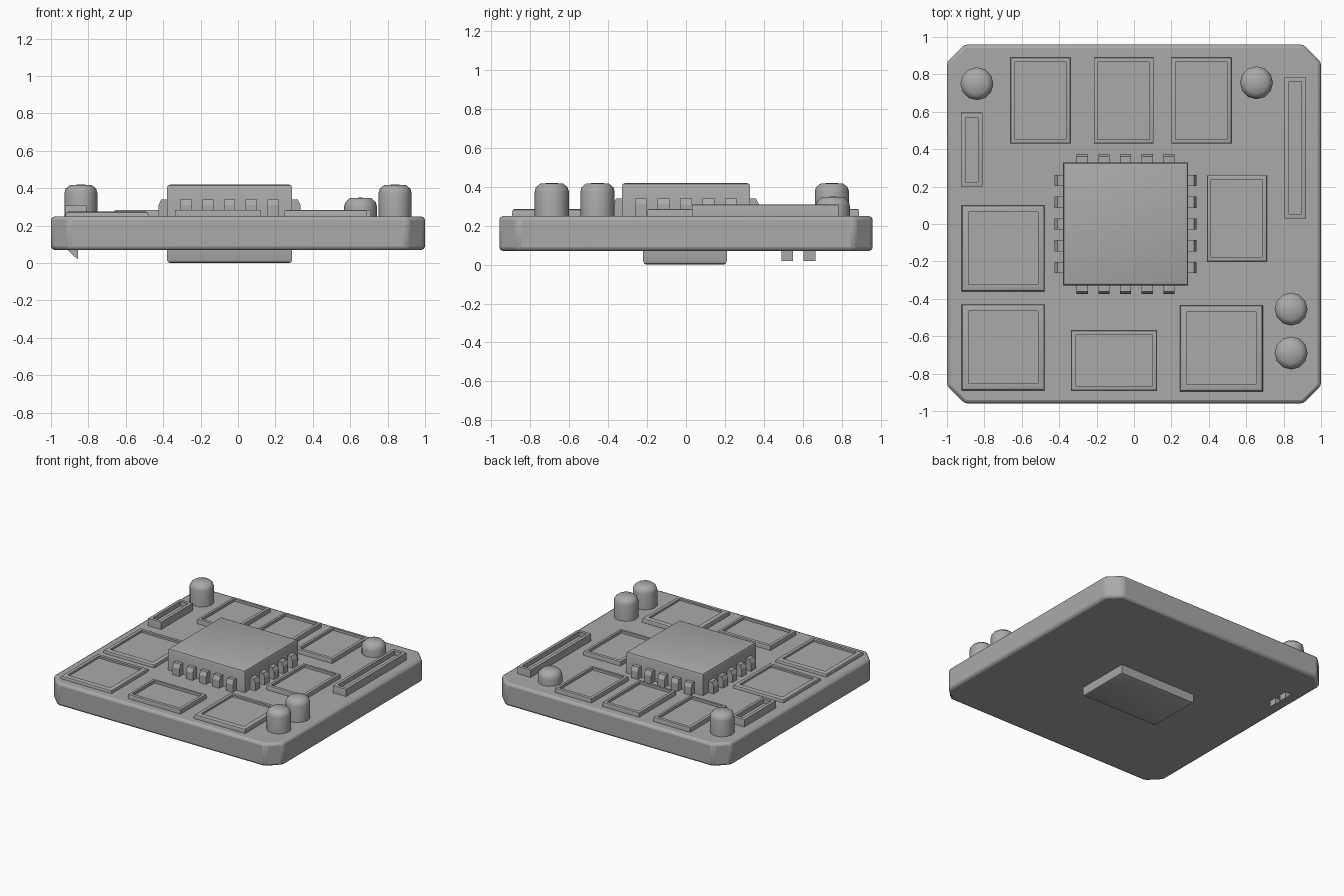
import bpy, bmesh, math
from mathutils import Matrix

cube = bpy.data.objects.get("Cube")
if cube:
    bpy.data.objects.remove(cube)

grey = bpy.data.materials.new("plain grey")
grey.use_nodes = True
COLOUR = (0.4, 0.4, 0.4, 1)
grey.diffuse_color = COLOUR
grey.node_tree.nodes["Principled BSDF"].inputs["Base Color"].default_value = COLOUR

BOARD_BOTTOM, BOARD_TOP = 0.07, 0.25
SINK = 0.01  # overlap of mounted parts with the board


def finish(name, bm, smooth=30):
    bmesh.ops.recalc_face_normals(bm, faces=bm.faces)
    mesh = bpy.data.meshes.new(name)
    bm.to_mesh(mesh)
    bm.free()
    mesh.materials.append(grey)
    obj = bpy.data.objects.new(name, mesh)
    bpy.context.collection.objects.link(obj)
    bpy.ops.object.select_all(action='DESELECT')
    obj.select_set(True)
    bpy.context.view_layer.objects.active = obj
    bpy.ops.object.shade_smooth_by_angle(angle=math.radians(smooth))
    return obj


def prism(points, low, high):
    """Extrude an outline in the xy plane from low to high."""
    bm = bmesh.new()
    base = bm.faces.new([bm.verts.new((x, y, low)) for x, y in points])
    grown = bmesh.ops.extrude_face_region(bm, geom=[base])["geom"]
    for v in grown:
        if isinstance(v, bmesh.types.BMVert):
            v.co.z = high
    bmesh.ops.recalc_face_normals(bm, faces=bm.faces)
    return bm


def box(x0, x1, y0, y1, low, high):
    return prism([(x0, y0), (x1, y0), (x1, y1), (x0, y1)], low, high)


def round_rim(bm, z, width, segments=2):
    """Bevel the edges lying at height z."""
    rim = [e for e in bm.edges if all(abs(v.co.z - z) < 1e-4 for v in e.verts)]
    bmesh.ops.bevel(bm, geom=rim, offset=width, segments=segments,
                    profile=0.5, affect='EDGES')


def tray(name, x0, x1, y0, y1, top, rim, depth, edge):
    """Raised frame with a sunken rectangular floor."""
    bm = box(x0, x1, y0, y1, BOARD_TOP - SINK, top)
    round_rim(bm, top, edge)
    bm.normal_update()
    face = max((f for f in bm.faces if f.normal.z > 0.99), key=lambda f: f.calc_area())
    bmesh.ops.inset_region(bm, faces=[face], thickness=rim - edge)
    floor = bmesh.ops.extrude_discrete_faces(bm, faces=[face])["faces"][0]
    for v in floor.verts:
        v.co.z -= depth
    return finish(name, bm)


# Board with cut corners and softened edges
cut, half_y = 0.095, 0.96
outline = []
for sx, sy in ((1, 1), (-1, 1), (-1, -1), (1, -1)):
    pair = [(sx, sy * (half_y - cut)), (sx * (1 - cut), sy * half_y)]
    outline += pair if sx * sy > 0 else pair[::-1]
board = finish("board", prism(outline, BOARD_BOTTOM, BOARD_TOP))
bevel = board.modifiers.new("soft edges", 'BEVEL')
bevel.width, bevel.segments, bevel.limit_method = 0.02, 2, 'ANGLE'

# Main chip and the plate beneath the board
chip = (-0.38, 0.29, -0.33, 0.33)
bm = box(*chip, BOARD_TOP - SINK, 0.42)
round_rim(bm, 0.42, 0.018)
finish("main_chip", bm)
bm = box(-0.38, 0.29, -0.22, 0.21, 0, BOARD_BOTTOM + SINK)
round_rim(bm, 0, 0.018)
finish("bottom_plate", bm)


# Chip pins: sloped blocks, five on each side
def pin(name, x, y, angle):
    section = [(-0.01, 0.24), (0.045, 0.24), (0.045, 0.31), (0.03, 0.34), (-0.01, 0.34)]
    bm = prism([(u, w) for u, w in section], -0.03, 0.03)
    turn = (Matrix.Translation((x, y, 0)) @ Matrix.Rotation(angle, 4, 'Z')
            @ Matrix.Rotation(math.pi / 2, 4, 'X'))
    bmesh.ops.transform(bm, matrix=turn, verts=bm.verts)
    finish(name, bm, 10)


centre_x = (chip[0] + chip[1]) / 2
for i in range(-2, 3):
    step = i * 0.116
    pin("chip_pin_left", chip[1], step, 0)
    pin("chip_pin_right", chip[0], step, math.pi)
    pin("chip_pin_back", centre_x + step, chip[3], math.pi / 2)
    pin("chip_pin_front", centre_x + step, chip[2], -math.pi / 2)

# Small framed chips
for x, y, w, d in ((-0.5, 0.66, 0.32, 0.46), (-0.055, 0.66, 0.32, 0.46),
                   (0.36, 0.66, 0.32, 0.46), (0.55, 0.03, 0.32, 0.46),
                   (-0.107, -0.73, 0.46, 0.32)):
    tray("small_chip", x - w / 2, x + w / 2, y - d / 2, y + d / 2,
         0.285, 0.03, 0.02, 0.006)

# Large framed chips
for x, y, top in ((-0.7, -0.13, 0.275), (-0.7, -0.66, 0.275), (0.467, -0.665, 0.285)):
    tray("large_chip", x - 0.222, x + 0.222, y - 0.23, y + 0.23, top, 0.045, 0.015, 0.015)

# Slotted connectors
tray("short_connector", -0.925, -0.81, 0.20, 0.595, 0.308, 0.034, 0.035, 0.001)
tray("long_connector", 0.805, 0.92, 0.03, 0.785, 0.308, 0.034, 0.035, 0.001)


# Round-topped capacitors
def capacitor(name, x, y, top, dome):
    bm = bmesh.new()
    r = 0.088
    profile = [(r, BOARD_TOP - SINK), (r, top - dome), (r * 0.93, top - dome * 0.5),
               (r * 0.66, top - dome * 0.06), (0, top)]
    verts = [bm.verts.new((u, 0, z)) for u, z in profile]
    edges = [bm.edges.new(p) for p in zip(verts, verts[1:])]
    bmesh.ops.spin(bm, geom=verts + edges, cent=(0, 0, 0), axis=(0, 0, 1),
                   angle=math.tau, steps=12)
    bmesh.ops.remove_doubles(bm, verts=bm.verts, dist=1e-4)
    bmesh.ops.translate(bm, vec=(x, y, 0), verts=bm.verts)
    finish(name, bm, 50)


capacitor("capacitor_back_right", -0.84, 0.75, 0.42, 0.045)
capacitor("capacitor_back_left", 0.655, 0.755, 0.35, 0.05)
capacitor("capacitor_front_left", 0.84, -0.455, 0.42, 0.045)
capacitor("capacitor_front_left", 0.84, -0.69, 0.42, 0.045)

# Small wedge pins under the short connector
for y in (0.52, 0.635):
    top = BOARD_BOTTOM + 0.002
    bm = prism([(-0.912, top), (-0.855, top), (-0.855, 0.02), (-0.875, 0.035)], -0.03, 0.03)
    turn = Matrix.Translation((0, y, 0)) @ Matrix.Rotation(math.pi / 2, 4, 'X')
    bmesh.ops.transform(bm, matrix=turn, verts=bm.verts)
    finish("underside_pin", bm, 10)
